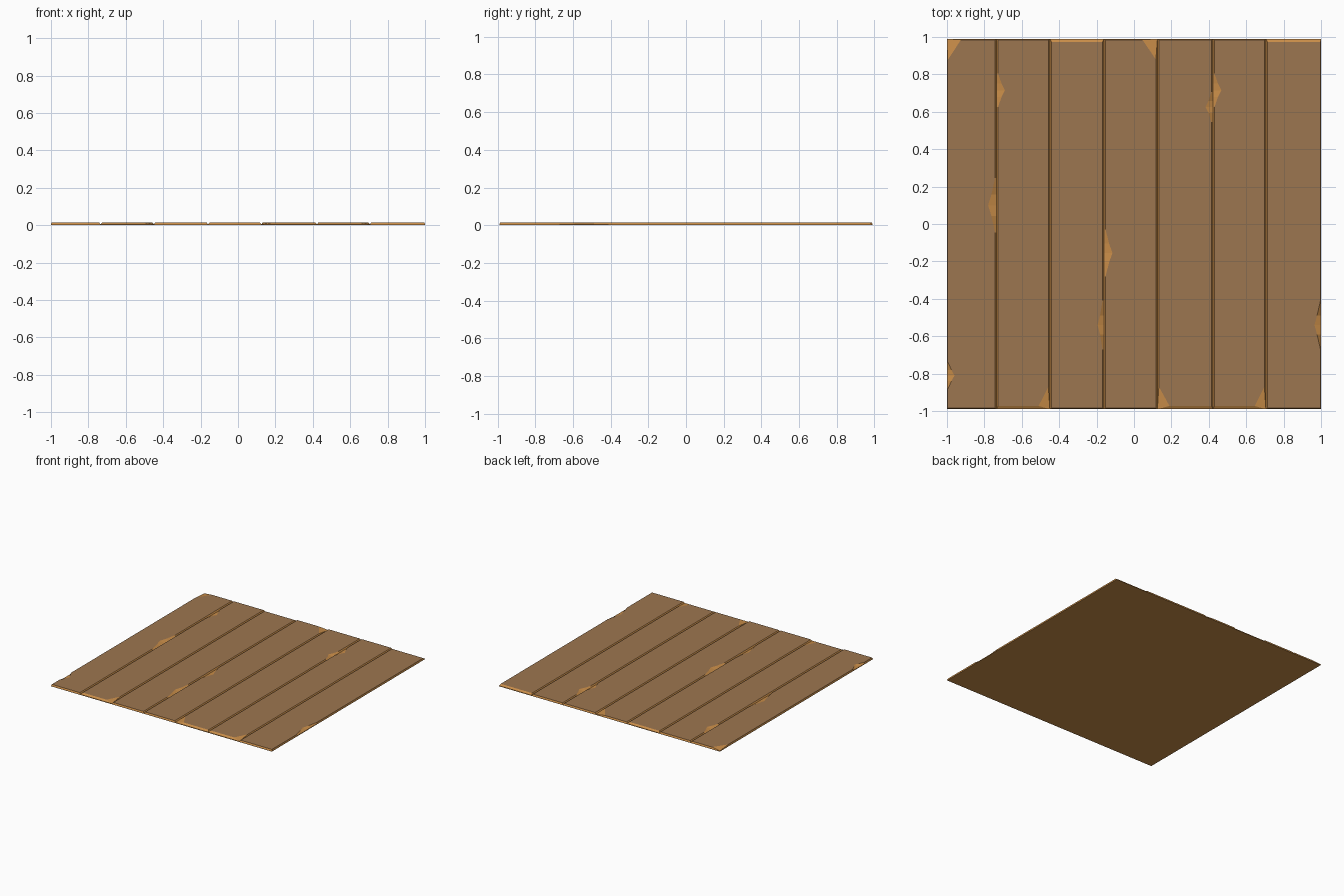
import bpy, bmesh

if "Cube" in bpy.data.objects:
    bpy.data.objects.remove(bpy.data.objects["Cube"])

H, RIM, YE = 0.015, 0.005, 0.99      # top height, groove depth level, half length
G = 0.008                            # groove bevel width per plank
edges = [-1.0, -0.735, -0.45, -0.16, 0.125, 0.422, 0.705, 1.0]


def material(name, rgb):
    m = bpy.data.materials.new(name)
    m.diffuse_color = (*rgb, 1)
    m.use_nodes = True
    m.node_tree.nodes["Principled BSDF"].inputs["Base Color"].default_value = m.diffuse_color
    return m


brown = material("worn brown wood", (0.335, 0.18, 0.08))
orange = material("fresh cut wood", (0.58, 0.265, 0.065))

# Chips along the long sides: plank -> (centre y, half length, depth)
left_chips = {0: (-0.81, 0.075, 0.04), 1: (0.715, 0.09, 0.045),
              3: (-0.155, 0.125, 0.045), 5: (0.715, 0.09, 0.045)}
right_chips = {0: (0.1, 0.145, 0.045), 2: (-0.54, 0.13, 0.035),
               4: (0.625, 0.08, 0.04), 6: (-0.54, 0.13, 0.035)}
# Broken corners: (plank, x side, y side) -> (size x, size y)
corners = {(0, -1, 1): (0.075, 0.115), (3, 1, 1): (0.08, 0.11),
           (1, 1, -1): (0.06, 0.12), (4, -1, -1): (0.065, 0.12),
           (5, 1, -1): (0.06, 0.12)}
wide_back, wide_front = (2, 6), (1, 4, 5)    # planks with broad end bevels


def outline(i):
    """Pairs of (top point, rim point), counter-clockwise from front left."""
    x = {-1: edges[i], 1: edges[i + 1]}
    gx = {-1: 0.003 if i == 0 else G, 1: 0.003 if i == 6 else G}
    gy = {-1: 0.017 if i in wide_front else 0.005,
          1: 0.016 if i in wide_back else 0.005}
    pts = []

    def corner(sx, sy):
        rim = (x[sx], sy * YE)
        if (i, sx, sy) in corners:
            cx, cy = corners[i, sx, sy]
            a = ((x[sx] - sx * cx, sy * (YE - gy[sy])), rim)
            b = ((x[sx] - sx * gx[sx], sy * (YE - cy)), rim)
            pts.extend([a, b] if sx == sy else [b, a])
            if sx == sy:
                return
            return
        pts.append(((x[sx] - sx * gx[sx], sy * (YE - gy[sy])), rim))

    def chip(sx, data):
        if not data:
            return
        cy, half, depth = data
        for t, d in ((-1, 0), (-0.4, 0.6), (0, 1), (0.4, 0.6), (1, 0)):
            y = cy + sx * t * half
            inset = max(gx[sx], d * depth)
            pts.append(((x[sx] - sx * inset, y), (x[sx], y)))

    corner(-1, -1)
    # keep the walking order: front edge, right side, back edge, left side
    corner(1, -1)
    chip(1, right_chips.get(i))
    corner(1, 1)
    chip(-1, left_chips.get(i))
    corner(-1, 1)
    return pts


def ordered(i):
    """Sort the outline by walking round the plank."""
    cx = (edges[i] + edges[i + 1]) / 2
    pts = outline(i)
    right = sorted([p for p in pts if p[0][0] > cx], key=lambda p: p[0][1])
    left = sorted([p for p in pts if p[0][0] <= cx], key=lambda p: -p[0][1])
    return right + left


# Planks: flat worn top, sloped chipped rim, straight sides
for i in range(7):
    bm = bmesh.new()
    pts = ordered(i)
    top = [bm.verts.new((*t, H)) for t, r in pts]
    rim = [bm.verts.new((*r, RIM)) for t, r in pts]
    low = [bm.verts.new((*r, 0)) for t, r in pts]
    bm.faces.new(top).material_index = 0
    bm.faces.new(low[::-1]).material_index = 1
    for a, b in ((low, rim), (rim, top)):
        for k in range(len(pts)):
            n = (k + 1) % len(pts)
            bm.faces.new((a[k], a[n], b[n], b[k])).material_index = 1
    bmesh.ops.remove_doubles(bm, verts=bm.verts, dist=1e-5)
    bmesh.ops.recalc_face_normals(bm, faces=bm.faces)
    me = bpy.data.meshes.new("floor_plank")
    bm.to_mesh(me)
    bm.free()
    me.materials.append(brown)
    me.materials.append(orange)
    bpy.context.collection.objects.link(bpy.data.objects.new(f"floor_plank_{i + 1}", me))
